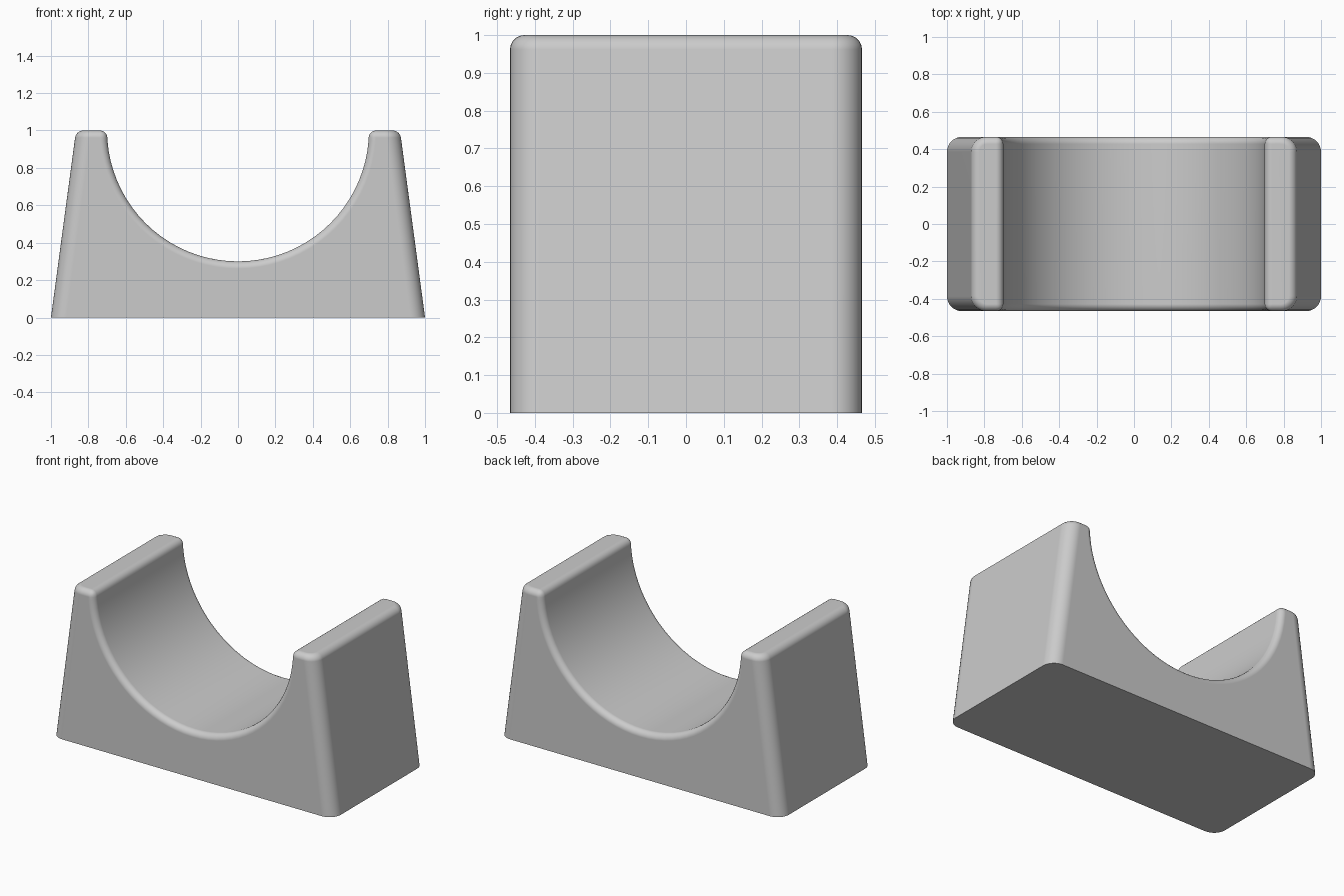
import bpy
import bmesh
from math import cos, sin, pi, radians

cube = bpy.data.objects.get("Cube")
if cube:
    bpy.data.objects.remove(cube, do_unlink=True)

HALF_DEPTH = 0.466
HEIGHT = 1.0
SADDLE_RADIUS = 0.7
ARC_STEPS = 40
SIDE_ROUND = 0.08
RIM_ROUND = 0.038

# Cradle profile: tapered block with a half-round saddle cut from the top
profile = [(-1, 0), (1, 0), (0.866, HEIGHT)]
for i in range(ARC_STEPS + 1):
    a = pi * i / ARC_STEPS
    profile.append((SADDLE_RADIUS * cos(a), HEIGHT - SADDLE_RADIUS * sin(a)))
profile.append((-0.866, HEIGHT))

# Extrude the profile from front to back
bm = bmesh.new()
front = bm.faces.new([bm.verts.new((x, -HALF_DEPTH, z)) for x, z in profile])
extruded = bmesh.ops.extrude_face_region(bm, geom=[front], use_keep_orig=True)
for item in extruded["geom"]:
    if isinstance(item, bmesh.types.BMVert):
        item.co.y = HALF_DEPTH
bmesh.ops.recalc_face_normals(bm, faces=bm.faces[:])


def round_edges(edges, radius, segments):
    bmesh.ops.bevel(bm, geom=edges, offset=radius, offset_type='OFFSET',
                    segments=segments, profile=0.5, affect='EDGES',
                    clamp_overlap=False)


# Four sloping outer corners
corners = [e for e in bm.edges
           if abs(e.verts[0].co.z - e.verts[1].co.z) > 0.9]
round_edges(corners, SIDE_ROUND, 8)

# Top rims and saddle rims, leaving the base edge crisp
rims = [e for e in bm.edges
        if min(v.co.z for v in e.verts) > 0.01
        and e.calc_face_angle(0) > radians(40)]
round_edges(rims, RIM_ROUND, 5)
bmesh.ops.recalc_face_normals(bm, faces=bm.faces[:])

mesh = bpy.data.meshes.new("cradle_block")
bm.to_mesh(mesh)
bm.free()
block = bpy.data.objects.new("cradle_block", mesh)
bpy.context.collection.objects.link(block)

# Plain grey finish
grey = bpy.data.materials.new("plain_grey")
grey.use_nodes = True
colour = (0.6, 0.6, 0.6, 1)
grey.diffuse_color = colour
grey.node_tree.nodes["Principled BSDF"].inputs["Base Color"].default_value = colour
mesh.materials.append(grey)

# Smooth rounds with flat large faces
bpy.ops.object.select_all(action='DESELECT')
block.select_set(True)
bpy.context.view_layer.objects.active = block
bpy.ops.object.shade_smooth_by_angle(angle=radians(35))
weighted = block.modifiers.new("even_shading", 'WEIGHTED_NORMAL')
weighted.keep_sharp = True
